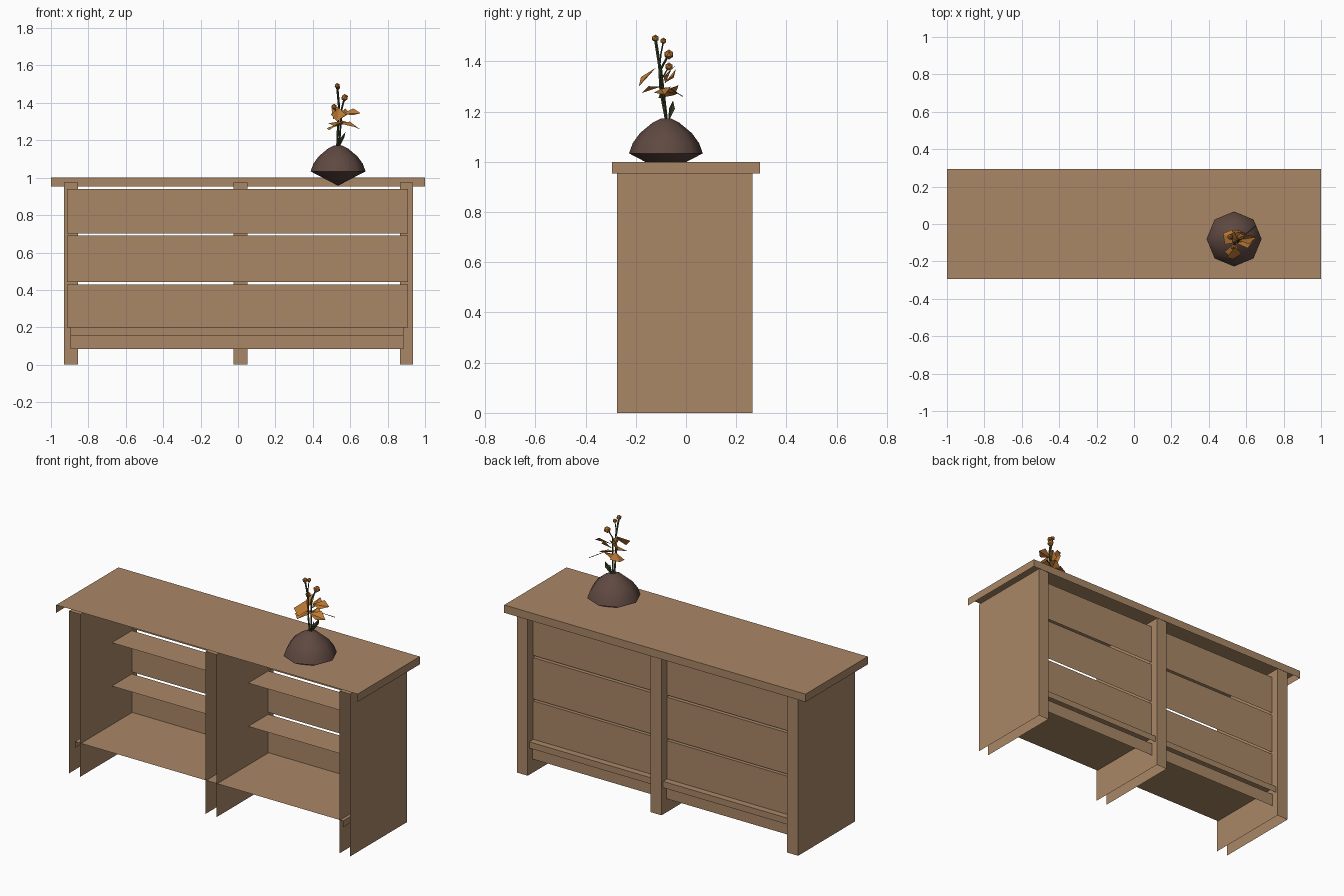
import bpy, bmesh, math
from mathutils import Vector

if "Cube" in bpy.data.objects:
    bpy.data.objects.remove(bpy.data.objects["Cube"])


def material(name, rgb):
    m = bpy.data.materials.new(name)
    m.diffuse_color = (*rgb, 1)
    m.use_nodes = True
    m.node_tree.nodes["Principled BSDF"].inputs["Base Color"].default_value = m.diffuse_color
    return m


WOOD = material("light wood", (0.40, 0.245, 0.135))
CLAY = material("dark clay", (0.115, 0.066, 0.053))
ORANGE = material("orange petal", (0.50, 0.19, 0.035))
GREEN = material("dark green stem", (0.045, 0.055, 0.022))


def finish(name, bm, mat):
    mesh = bpy.data.meshes.new(name)
    bm.to_mesh(mesh)
    bm.free()
    mesh.materials.append(mat)
    obj = bpy.data.objects.new(name, mesh)
    bpy.context.collection.objects.link(obj)
    return obj


def open_box(name, x, y, z):
    """Board without front and bottom faces."""
    bm = bmesh.new()
    bmesh.ops.create_cube(bm, size=1)
    bm.normal_update()
    gone = [f for f in bm.faces if f.normal.y < -0.5 or f.normal.z < -0.5]
    bmesh.ops.delete(bm, geom=gone, context='FACES')
    for v in bm.verts:
        v.co = [r[0] if c < 0 else r[1] for c, r in zip(v.co, (x, y, z))]
    return finish(name, bm, WOOD)


# Counter carcass
open_box("table_top", (-1, 1), (-0.295, 0.295), (0.953, 1.0))
for side, x in (("left", (-0.93, -0.855)), ("middle", (-0.023, 0.05)), ("right", (0.865, 0.935))):
    open_box(side + "_upright", x, (-0.275, 0.265), (0, 0.975))
for i, z in enumerate(((0.20, 0.43), (0.442, 0.69), (0.703, 0.94))):
    open_box(f"back_panel_{i + 1}", (-0.915, 0.91), (0.025, 0.215), z)
open_box("floor_board", (-0.895, 0.885), (-0.268, 0.25), (0.16, 0.198))
open_box("kick_board", (-0.895, 0.885), (0.20, 0.22), (0.083, 0.16))

# Vase: eight-sided lathe
CENTRE = Vector((0.535, -0.08, 0))
bm = bmesh.new()
rings = []
for r, z in ((0.147, 1.034), (0.132, 1.075), (0.103, 1.115), (0.052, 1.157), (0.022, 1.172)):
    rings.append([bm.verts.new(CENTRE + Vector((r * math.cos(a * math.pi / 4),
                                                r * math.sin(a * math.pi / 4), z)))
                  for a in range(8)])
for low, high in zip(rings, rings[1:]):
    for a in range(8):
        b = (a + 1) % 8
        bm.faces.new((low[a], low[b], high[b], high[a]))
tip = bm.verts.new(CENTRE + Vector((0, 0, 0.957)))
for a in range(8):
    bm.faces.new((rings[0][(a + 1) % 8], rings[0][a], tip))
bm.faces.new(rings[-1])
vase = finish("vase", bm, CLAY)
for o in bpy.context.selected_objects:
    o.select_set(False)
vase.select_set(True)
bpy.context.view_layer.objects.active = vase
bpy.ops.object.shade_smooth_by_angle(angle=math.radians(50))


def stem(name, points, r):
    """Four-sided tube through the points."""
    bm = bmesh.new()
    loops = [[bm.verts.new(Vector(p) + Vector(o) * r)
              for o in ((1, 0, 0), (0, 1, 0), (-1, 0, 0), (0, -1, 0))] for p in points]
    for a, b in zip(loops, loops[1:]):
        for i in range(4):
            j = (i + 1) % 4
            bm.faces.new((a[i], a[j], b[j], b[i]))
    bm.faces.new(loops[-1])
    finish(name, bm, GREEN)


def blade(name, base, end, width, mat, fold=0.012):
    """Kite-shaped petal or leaf, folded along its middle."""
    base, end, width = Vector(base), Vector(end), Vector(width)
    mid = base.lerp(end, 0.6)
    lift = (end - base).cross(width).normalized() * fold
    bm = bmesh.new()
    b, e, l, r = [bm.verts.new(p) for p in (base, end, mid + width + lift, mid - width + lift)]
    bm.faces.new((b, r, e))
    bm.faces.new((b, e, l))
    finish(name, bm, mat)


# Stems
stem("main_stem", ((.53, -.075, 1.15), (.535, -.10, 1.28), (.54, -.105, 1.38), (.53, -.122, 1.49)), .006)
stem("second_stem", ((.54, -.075, 1.15), (.548, -.09, 1.28), (.555, -.10, 1.37), (.57, -.068, 1.43)), .005)
stem("top_twig", ((.54, -.105, 1.38), (.535, -.10, 1.43), (.535, -.09, 1.48)), .003)
stem("side_twig", ((.54, -.105, 1.32), (.525, -.085, 1.35), (.513, -.068, 1.38)), .003)
stem("lower_twig", ((.54, -.10, 1.30), (.59, -.06, 1.29), (.65, -.012, 1.26)), .003)

# Buds
for i, (p, r) in enumerate((((.53, -.122, 1.492), .015), ((.535, -.09, 1.482), .013),
                            ((.57, -.068, 1.428), .02), ((.513, -.068, 1.38), .016))):
    bm = bmesh.new()
    bmesh.ops.create_icosphere(bm, subdivisions=1, radius=r)
    bmesh.ops.translate(bm, verts=bm.verts, vec=p)
    finish(f"bud_{i + 1}", bm, ORANGE)

# Petals: base, tip, half width
petals = (
    ((.54, -.12, 1.375), (.53, -.188, 1.30), (.04, .01, 0)),
    ((.54, -.10, 1.30), (.515, -.175, 1.275), (.04, 0, .005)),
    ((.54, -.10, 1.29), (.475, -.05, 1.265), (.02, .04, .01)),
    ((.54, -.10, 1.29), (.64, -.085, 1.268), (-.005, .035, .012)),
    ((.54, -.09, 1.28), (.56, -.03, 1.305), (.035, -.01, .01)),
    ((.555, -.09, 1.34), (.50, -.06, 1.365), (.015, .02, .035)),
    ((.555, -.085, 1.34), (.655, -.07, 1.345), (0, .025, .018)),
    ((.55, -.085, 1.315), (.575, -.04, 1.37), (.03, 0, .005)),
)
for i, (b, e, w) in enumerate(petals):
    blade(f"petal_{i + 1}", b, e, w, ORANGE)

# Leaves
blade("leaf_1", (.54, -.07, 1.16), (.575, -.052, 1.245), (.010, .012, 0), GREEN, .005)
blade("leaf_2", (.535, -.07, 1.16), (.545, -.06, 1.225), (.012, -.006, 0), GREEN, .005)
